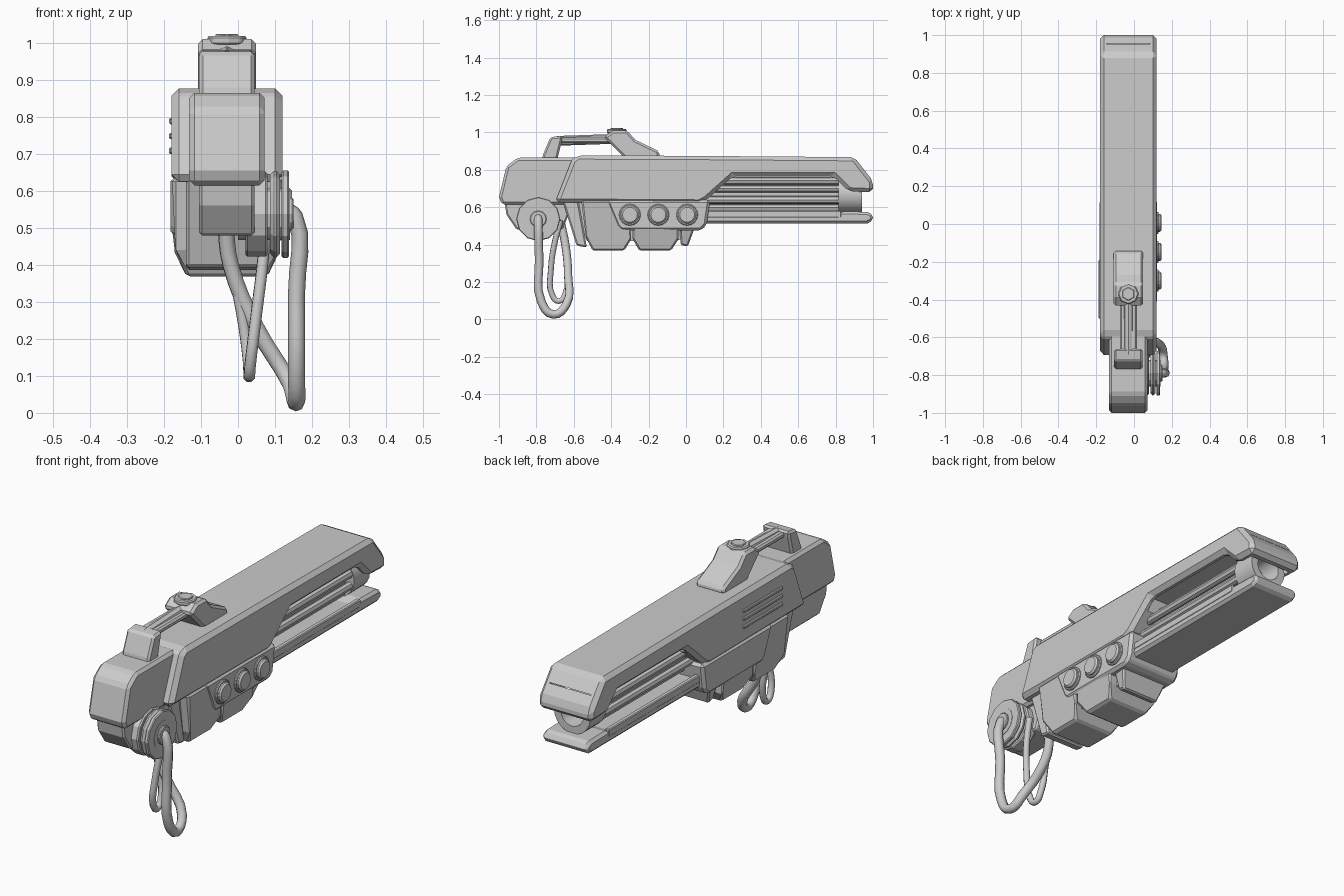
import bpy, bmesh, math
from mathutils import Vector, Matrix

if "Cube" in bpy.data.objects:
    bpy.data.objects.remove(bpy.data.objects["Cube"])

CX = -0.03  # centre plane of the body


def finish(name, bm, bevel=0.0, smooth=False):
    bmesh.ops.recalc_face_normals(bm, faces=bm.faces)
    me = bpy.data.meshes.new(name)
    bm.to_mesh(me)
    bm.free()
    ob = bpy.data.objects.new(name, me)
    bpy.context.collection.objects.link(ob)
    if bevel:
        m = ob.modifiers.new("bevel", "BEVEL")
        m.width, m.segments = bevel, 1
        m.limit_method, m.angle_limit = "ANGLE", math.radians(35)
    if smooth:
        bpy.context.view_layer.objects.active = ob
        ob.select_set(True)
        bpy.ops.object.shade_smooth_by_angle(angle=math.radians(35))
        ob.select_set(False)
    return ob


def prism(name, profile, half, bevel=0.012, taper_z=None, taper=0.0):
    """Side profile (y, z) extruded across x; vertices below taper_z pull inward."""
    bm = bmesh.new()
    sides = []
    for s in (-1, 1):
        vs = []
        for y, z in profile:
            w = half - (taper if taper_z and z < taper_z else 0)
            vs.append(bm.verts.new((CX + s * w, y, z)))
        sides.append(vs)
        bm.faces.new(vs)
    a, b = sides
    n = len(a)
    for i in range(n):
        j = (i + 1) % n
        bm.faces.new((a[i], a[j], b[j], b[i]))
    return finish(name, bm, bevel)


def cylinder(name, p0, p1, r, sides=12, bevel=0.0, smooth=False):
    p0, p1 = Vector(p0), Vector(p1)
    d = p1 - p0
    bm = bmesh.new()
    rot = d.to_track_quat("Z", "Y").to_matrix().to_4x4()
    bmesh.ops.create_cone(bm, cap_ends=True, segments=sides, radius1=r, radius2=r,
                          depth=d.length, matrix=Matrix.Translation((p0 + p1) / 2) @ rot)
    return finish(name, bm, bevel, smooth)


def box(name, x, y, z, bevel=0.0):
    bm = bmesh.new()
    bmesh.ops.create_cube(bm, size=1)
    for v in bm.verts:
        v.co = [(r[0] + r[1]) / 2 + c * (r[1] - r[0]) for r, c in zip((x, y, z), v.co)]
    return finish(name, bm, bevel)


def cord(name, pts, r):
    cu = bpy.data.curves.new(name, "CURVE")
    cu.dimensions = "3D"
    cu.bevel_depth, cu.bevel_resolution, cu.resolution_u = r, 2, 4
    cu.use_fill_caps = True
    sp = cu.splines.new("BEZIER")
    sp.bezier_points.add(len(pts) - 1)
    for bp, p in zip(sp.bezier_points, pts):
        bp.co = p
        bp.handle_left_type = bp.handle_right_type = "AUTO"
    ob = bpy.data.objects.new(name, cu)
    bpy.context.collection.objects.link(ob)
    bpy.context.view_layer.objects.active = ob
    ob.select_set(True)
    bpy.ops.object.convert(target="MESH")
    ob = bpy.context.object
    bpy.ops.object.shade_smooth_by_angle(angle=math.radians(60))
    ob.select_set(False)


def cut(target, cutter):
    m = target.modifiers.new("cut", "BOOLEAN")
    m.operation, m.object, m.solver = "DIFFERENCE", cutter, "EXACT"
    cutter.hide_render = True
    cutter.display_type = "WIRE"
    cutter.hide_set(True)


# Upper shell with open barrel window and hollow underside
shell = prism("upper_shell", [(-.70, .625), (-.61, .855), (-.58, .877), (0, .875), (.90, .868),
                              (1.0, .74), (1.0, .68), (.87, .685), (.79, .765), (.25, .765),
                              (.11, .64), (.07, .62)], .15, .02)
cut(shell, box("barrel_channel_cutter", (CX - .115, CX + .115), (.2, .955), (.55, .80)))

# Raised vent bars on the left side
for i in range(3):
    z = .70 + .04 * i
    box(f"vent_bar_{i}", (-.187, -.17), (-.50, -.19), (z, z + .017), .004)

# Rear blocks
prism("rear_block", [(-1.0, .655), (-.96, .82), (-.90, .865), (-.58, .865),
                     (-.58, .615), (-.985, .615)], .102, .014)
prism("rear_lower_block", [(-.97, .63), (-.96, .56), (-.905, .48), (-.66, .48), (-.60, .63)], .075, .008)

# Button panel body and underslung blocks
prism("button_panel", [(-.43, .64), (-.37, .50), (-.35, .476), (.08, .476), (.11, .505),
                       (.13, .64)], .152, .014)
prism("grip_core", [(-.62, .64), (-.53, .42), (-.05, .42), (.02, .45), (.05, .64)], .10, 0)
prism("trigger_plate", [(-.66, .635), (-.585, .395), (-.53, .385), (-.575, .635)], .11, .008)
prism("under_block_rear", [(-.56, .635), (-.535, .44), (-.50, .368), (-.33, .368), (-.293, .43),
                           (-.293, .50), (-.39, .635)], .148, .01, .40, .04)
prism("under_block_middle", [(-.285, .52), (-.285, .43), (-.25, .368), (-.08, .368),
                             (-.04, .43), (-.04, .52)], .148, .01, .40, .04)
prism("under_block_front", [(-.032, .52), (-.03, .40), (.01, .39), (.05, .50)], .135, .008, .43, .035)
for i, y in enumerate((-.30, -.148, .006)):
    cylinder(f"button_collar_{i}", (.11, y, .56), (.131, y, .56), .058, 16, .004)
    cylinder(f"button_{i}", (.12, y, .56), (.146, y, .56), .048, 16, .008)

# Lower rail as a shallow tray
prism("lower_rail", [(.09, .513), (.97, .513), (1.0, .53), (1.0, .56), (.97, .575),
                     (.83, .578), (.81, .56), (.09, .56)], .125, .014)
for s in (-1, 1):
    x = CX + s * .115
    box("rail_lip", (x - .012, x + .012), (.09, .83), (.545, .582), .004)

# Barrel core, surrounding rods and muzzle ring
BZ = .67
cylinder("barrel_core", (CX, .05, BZ), (CX, .84, BZ), .055, 12, 0, True)
for i in range(8):
    a = math.tau * (i + .5) / 8
    x, z = CX + .078 * math.cos(a), BZ + .078 * math.sin(a)
    cylinder(f"barrel_rod_{i}", (x, .08, z), (x, .84, z), .02, 8, 0, True)
bm = bmesh.new()
rings = [[bm.verts.new((CX + r * math.cos(math.tau * i / 20), y, BZ + r * math.sin(math.tau * i / 20)))
          for i in range(20)]
         for r, y in ((.10, .815), (.10, .94), (.062, .94), (.055, .83))]
for a, b in zip(rings, rings[1:]):
    for i in range(20):
        j = (i + 1) % 20
        bm.faces.new((a[i], a[j], b[j], b[i]))
bm.faces.new(rings[0])
bm.faces.new(rings[-1])
finish("muzzle_ring", bm, 0, True)

# Carry sight: rear post, bar, front ramp and bolt
prism("sight_rear_post", [(-.77, .85), (-.765, .88), (-.725, .975), (-.66, .982), (-.665, .95),
                          (-.69, .85)], .075, .01)
cylinder("sight_bar", (CX, -.69, .955), (CX, -.40, .965), .026, 8).scale.x = 1
box("sight_bar_plate", (CX - .045, CX + .045), (-.69, -.41), (.943, .972), .008)
prism("sight_front_ramp", [(-.44, .975), (-.39, 1.01), (-.315, 1.01), (-.27, .96), (-.145, .90),
                           (-.14, .865), (-.33, .865)], .078, .012)
cylinder("sight_bolt_base", (CX, -.37, .995), (CX, -.37, 1.018), .055, 8, .005)
cylinder("sight_bolt", (CX, -.37, 1.0), (CX, -.37, 1.024), .036, 6, .003)

# Strap mount discs
DY, DZ = -.79, .537
for name, x0, x1, r, bv in (("mount_hub", .02, .08, .115, .006), ("mount_axle", .0, .14, .07, 0),
                            ("mount_ring", .087, .114, .117, .010), ("mount_plate", .118, .138, .118, .004),
                            ("mount_knob", .13, .15, .045, .004)):
    cylinder(name, (x0, DY, DZ), (x1, DY, DZ), r, 12, bv)

# Hanging strap cords
cord("outer_cord", [(.125, -.79, .55), (.153, -.79, .53), (.158, -.785, .32), (.158, -.775, .10),
                    (.157, -.71, .027), (.14, -.64, .08), (.05, -.63, .23), (-.02, -.645, .40),
                    (-.035, -.67, .52)], .023)
cord("inner_cord", [(.075, -.67, .53), (.068, -.70, .42), (.05, -.722, .27), (.033, -.715, .13),
                    (.03, -.68, .098), (.028, -.645, .14), (.01, -.635, .27), (-.02, -.65, .42),
                    (-.03, -.66, .51)], .016)
